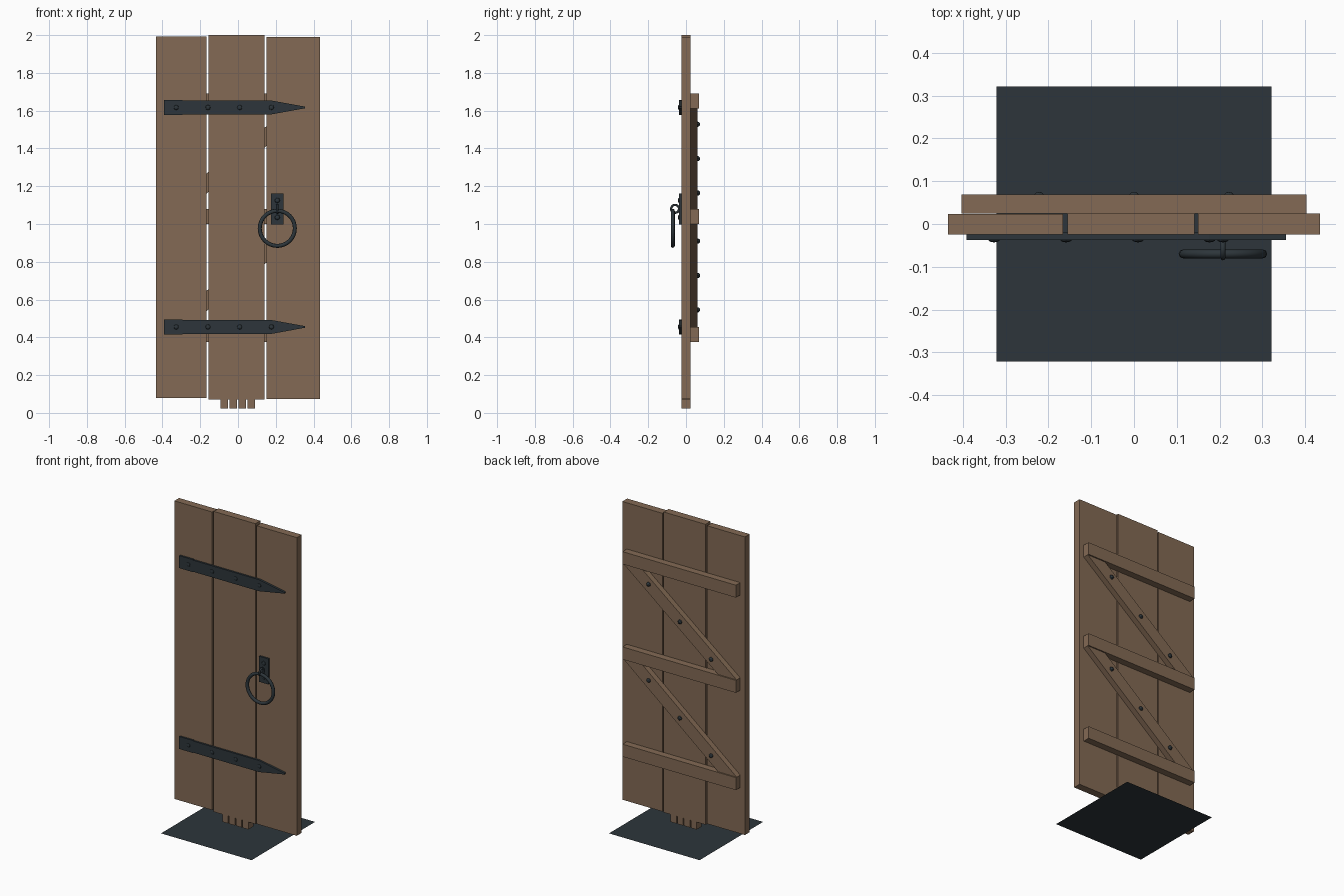
import bpy, bmesh, math
from mathutils import Matrix

cube = bpy.data.objects.get("Cube")
if cube:
    bpy.data.objects.remove(cube, do_unlink=True)


def material(name, rgb):
    m = bpy.data.materials.new(name)
    m.use_nodes = True
    m.diffuse_color = (*rgb, 1)
    m.node_tree.nodes["Principled BSDF"].inputs["Base Color"].default_value = (*rgb, 1)
    return m


WOOD = material("brown_wood", (0.227, 0.144, 0.089))
IRON = material("dark_iron", (0.026, 0.036, 0.043))


def finish(name, bm, mat):
    bmesh.ops.recalc_face_normals(bm, faces=bm.faces)
    mesh = bpy.data.meshes.new(name)
    bm.to_mesh(mesh)
    bm.free()
    mesh.materials.append(mat)
    obj = bpy.data.objects.new(name, mesh)
    bpy.context.collection.objects.link(obj)
    return obj


def slab(name, outline, y0, y1, mat):
    """Extrude an (x, z) outline from y0 to y1."""
    bm = bmesh.new()
    face = bm.faces.new([bm.verts.new((x, y0, z)) for x, z in outline])
    ext = bmesh.ops.extrude_face_region(bm, geom=[face])["geom"]
    verts = [v for v in ext if isinstance(v, bmesh.types.BMVert)]
    bmesh.ops.translate(bm, verts=verts, vec=(0, y1 - y0, 0))
    return finish(name, bm, mat)


def rect(x0, x1, z0, z1):
    return [(x0, z0), (x1, z0), (x1, z1), (x0, z1)]


def rivet(name, x, y, z, height, radius=0.014):
    """Low domed stud, flattened along y."""
    bm = bmesh.new()
    bmesh.ops.create_uvsphere(bm, u_segments=8, v_segments=6, radius=1)
    m = (Matrix.Translation((x, y, z)) @ Matrix.Diagonal((radius, height, radius, 1))
         @ Matrix.Rotation(math.pi / 2, 4, 'X'))
    bmesh.ops.transform(bm, matrix=m, verts=bm.verts)
    return finish(name, bm, IRON)


def ring(name, location, rotation, major, minor, segments):
    bpy.ops.mesh.primitive_torus_add(location=location, rotation=rotation, major_radius=major,
                                     minor_radius=minor, major_segments=segments, minor_segments=8)
    obj = bpy.context.object
    obj.name = name
    obj.data.materials.append(IRON)
    bpy.ops.object.shade_smooth_by_angle(angle=math.radians(50))


# Base plate under the door
bm = bmesh.new()
bmesh.ops.create_grid(bm, x_segments=1, y_segments=1, size=0.322)
finish("base_plate", bm, IRON)

# Planks; the middle one ends in splintered teeth
slab("right_plank", rect(-0.435, -0.166, 0.078, 1.993), -0.025, 0.023, WOOD)
slab("left_plank", rect(0.15, 0.435, 0.073, 1.989), -0.024, 0.025, WOOD)
middle = [(-0.156, 2.0), (-0.156, 0.07)]
for i in range(4):
    x = -0.093 + i * 0.048
    middle += [(x, 0.07), (x, 0.022), (x + 0.04, 0.022), (x + 0.04, 0.07)]
middle += [(0.141, 0.07), (0.141, 2.0)]
slab("middle_plank", middle, -0.025, 0.025, WOOD)

# Battens and diagonal braces on the back
BACK = 0.025
batten_bottoms = [0.375, 1.0, 1.612]
for i, z in enumerate(batten_bottoms):
    slab(f"batten_{i}", rect(-0.403, 0.403, z, z + 0.08), BACK, 0.069, WOOD)
for i in range(2):
    low, high = batten_bottoms[i] + 0.08, batten_bottoms[i + 1]
    slab(f"brace_{i}", [(-0.403, low), (-0.27, low), (0.403, high), (0.27, high)],
         BACK, 0.061, WOOD)
    for j in (-1, 0, 1):
        z = (low + high) / 2 + j * 0.182
        rivet(f"brace_rivet_{i}_{j}", j * 0.222, 0.061, z, 0.014)

# Strap hinges on the front
for name, z in (("lower", 0.455), ("upper", 1.617)):
    half = [(-0.392, 0.04), (-0.295, 0.04), (-0.295, 0.037), (0.175, 0.037), (0.356, 0.004)]
    outline = [(x, z + h) for x, h in half] + [(x, z - h) for x, h in reversed(half)]
    slab(f"{name}_hinge_strap", outline, -0.037, -0.02, IRON)
    for j in range(4):
        rivet(f"{name}_hinge_rivet_{j}", -0.327 + j * 0.168, -0.036, z, 0.007)

# Ring handle with its back plate and staple
HX = 0.208
slab("handle_plate", rect(HX - 0.033, HX + 0.033, 0.998, 1.162), -0.036, -0.02, IRON)
for i, z in enumerate((1.035, 1.125)):
    rivet(f"handle_rivet_{i}", HX, -0.036, z, 0.007)
ring("handle_staple", (HX, -0.058, 1.08), (0, math.pi / 2, 0), 0.021, 0.006, 16)
ring("handle_ring", (HX, -0.07, 0.977), (math.pi / 2, 0, 0), 0.093, 0.0105, 32)
